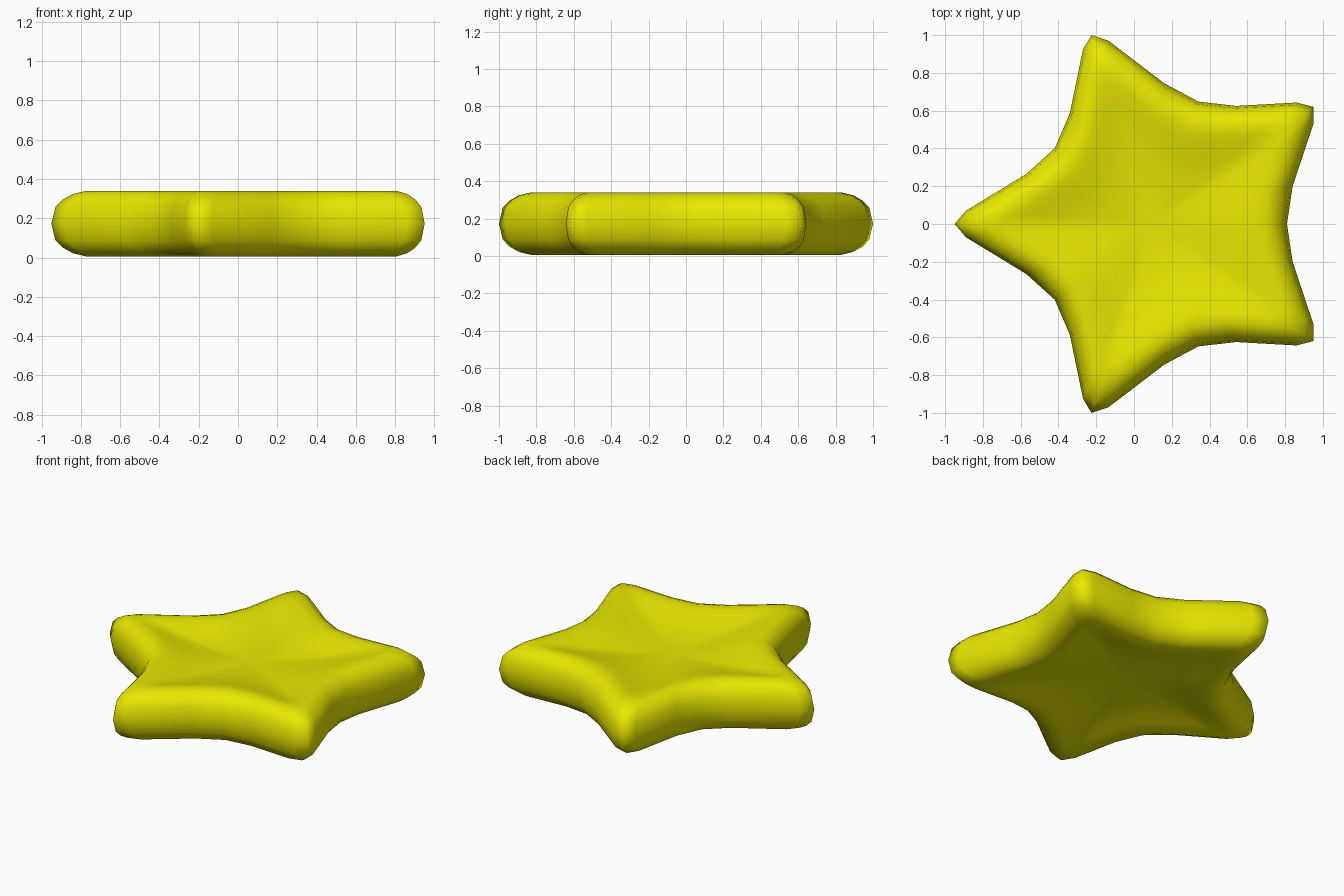
import bpy, bmesh

if "Cube" in bpy.data.objects:
    bpy.data.objects.remove(bpy.data.objects["Cube"])

# Half of the star outline, from the left tip round to the right valley
HALF = [(-0.95, 0), (-0.89, 0.07), (-0.57, 0.265), (-0.42, 0.40), (-0.34, 0.585),
        (-0.27, 0.925), (-0.225, 1.0), (-0.135, 0.97), (0.16, 0.745), (0.34, 0.648),
        (0.54, 0.625), (0.86, 0.643), (0.95, 0.62), (0.95, 0.53), (0.84, 0.20), (0.81, 0)]
outline = HALF + [(x, -y) for x, y in HALF[-2:0:-1]]
CX, MID = 0.10, 0.173          # star centre and mid height

# Puffed rim section: (scale towards centre, height above mid plane)
UPPER = [(0.98, 0.085), (0.945, 0.122), (0.895, 0.151), (0.83, 0.167),
         (0.75, 0.163), (0.66, 0.149), (0.54, 0.13), (0.40, 0.112), (0.2, 0.098)]
section = [(s, -h) for s, h in reversed(UPPER)] + [(1.0, 0.0)] + UPPER

bm = bmesh.new()
rings = [[bm.verts.new((CX + (x - CX) * s, y * s, MID + h)) for x, y in outline]
         for s, h in section]
n = len(outline)
for a, b in zip(rings, rings[1:]):
    for i in range(n):
        j = (i + 1) % n
        bm.faces.new((a[i], a[j], b[j], b[i]))

# Sunken centres on both sides
for ring, h in ((rings[0], -0.094), (rings[-1], 0.094)):
    c = bm.verts.new((CX, 0, MID + h))
    for i in range(n):
        bm.faces.new((ring[i], ring[(i + 1) % n], c))
bmesh.ops.recalc_face_normals(bm, faces=bm.faces)
for f in bm.faces:
    f.smooth = True

me = bpy.data.meshes.new("star_cushion")
bm.to_mesh(me)
bm.free()
star = bpy.data.objects.new("star_cushion", me)
bpy.context.collection.objects.link(star)

# Yellow material
mat = bpy.data.materials.new("yellow")
mat.diffuse_color = (0.8, 0.8, 0.0, 1)
mat.use_nodes = True
mat.node_tree.nodes["Principled BSDF"].inputs["Base Color"].default_value = mat.diffuse_color
me.materials.append(mat)
